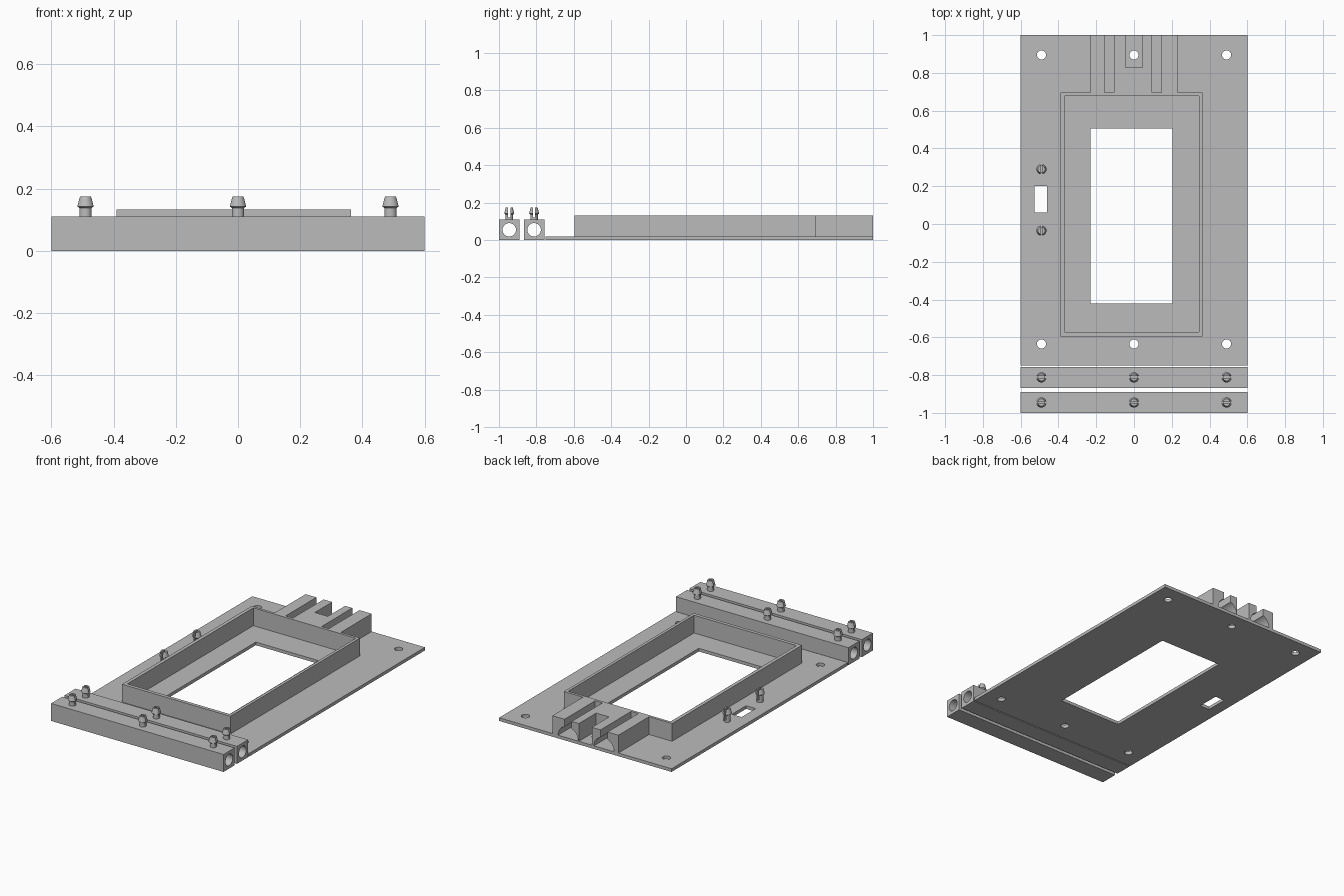
import bpy, bmesh, math
from mathutils import Matrix, Vector

cube = bpy.data.objects.get("Cube")
if cube:
    bpy.data.objects.remove(cube, do_unlink=True)

GREY = (0.5, 0.5, 0.5, 1)
mat = bpy.data.materials.new("plain grey plastic")
mat.use_nodes = True
mat.diffuse_color = GREY
mat.node_tree.nodes["Principled BSDF"].inputs["Base Color"].default_value = GREY


def finish(name, bm):
    bmesh.ops.recalc_face_normals(bm, faces=bm.faces)
    mesh = bpy.data.meshes.new(name)
    bm.to_mesh(mesh)
    bm.free()
    mesh.materials.append(mat)
    ob = bpy.data.objects.new(name, mesh)
    bpy.context.collection.objects.link(ob)
    return ob


def box(name, x, y, z):
    bm = bmesh.new()
    size = [b - a for a, b in (x, y, z)]
    mid = Vector([(a + b) / 2 for a, b in (x, y, z)])
    bmesh.ops.create_cube(bm, size=1, matrix=Matrix.Translation(mid) @ Matrix.Diagonal((*size, 1)))
    return finish(name, bm)


def rod(name, centre, radius, length, axis="Z"):
    turn = {"X": Matrix.Rotation(math.pi / 2, 4, "Y"),
            "Y": Matrix.Rotation(math.pi / 2, 4, "X"), "Z": Matrix()}[axis]
    bm = bmesh.new()
    bmesh.ops.create_cone(bm, cap_ends=True, segments=32, radius1=radius, radius2=radius,
                          depth=length, matrix=Matrix.Translation(centre) @ turn)
    return finish(name, bm)


def cut(ob, cutters):
    for c in cutters:
        c.hide_render = True
        mod = ob.modifiers.new("cut", "BOOLEAN")
        mod.operation = "DIFFERENCE"
        mod.solver = "EXACT"
        mod.object = c
        bpy.context.view_layer.objects.active = ob
        bpy.ops.object.modifier_apply(modifier=mod.name)
        bpy.data.objects.remove(c, do_unlink=True)
    return ob


def smooth(ob):
    bpy.ops.object.select_all(action="DESELECT")
    ob.select_set(True)
    bpy.context.view_layer.objects.active = ob
    bpy.ops.object.shade_smooth_by_angle(angle=math.radians(30))


def snap_peg(name, x, y, z, shaft, axis):
    # Lathed shaft with a tapered barb, split by a slit along the given axis
    profile = [(0, -0.003), (0.02, -0.003), (0.02, shaft), (0.027, shaft + 0.005),
               (0.019, shaft + 0.037), (0, shaft + 0.037)]
    bm = bmesh.new()
    verts = [bm.verts.new((r, 0, h)) for r, h in profile]
    edges = [bm.edges.new(pair) for pair in zip(verts, verts[1:])]
    bmesh.ops.spin(bm, geom=verts + edges, cent=(0, 0, 0), axis=(0, 0, 1),
                   angle=2 * math.pi, steps=24)
    bmesh.ops.remove_doubles(bm, verts=bm.verts, dist=0.0001)
    bmesh.ops.translate(bm, verts=bm.verts, vec=(x, y, z))
    peg = finish(name, bm)
    wide, thin = 0.05, 0.006
    hx, hy = (wide, thin) if axis == "X" else (thin, wide)
    cut(peg, [box("slit", (x - hx, x + hx), (y - hy, y + hy), (z + 0.012, z + 0.2))])
    smooth(peg)


COLUMNS = (-0.49, 0, 0.49)

# Base plate with its window, sensor slot and mounting holes
plate = box("base_plate", (-0.6, 0.6), (-0.75, 1), (0, 0.02))
cutters = [box("window", (-0.23, 0.205), (-0.42, 0.505), (-1, 1)),
           box("slot", (-0.527, -0.46), (0.06, 0.2), (-1, 1))]
cutters += [rod("hole", (x, y, 0), 0.024, 1) for x in COLUMNS for y in (-0.635, 0.895)]
cut(plate, cutters)

# Raised rectangular wall around the window
frame = box("frame_wall", (-0.39, 0.363), (-0.595, 0.695), (0.02, 0.132))
cut(frame, [box("inside", (-0.368, 0.345), (-0.573, 0.678), (0, 1))])

# Cable guide: slotted block with two arched channels and a screw recess
guide = box("cable_guide", (-0.23, 0.23), (0.695, 1), (0.02, 0.132))
cutters = [box("recess", (-0.045, 0.045), (0.828, 1.1), (0, 1))]
for x in (-0.13, 0.12):
    cutters += [rod("channel", (x, 0.95, 0.02), 0.07, 0.51, "Y"),
                box("slot", (x - 0.025, x + 0.025), (0.695, 1.1), (0, 1))]
cut(guide, cutters)
smooth(guide)

# Pegs on either side of the sensor slot
for label, y in (("front", -0.035), ("back", 0.29)):
    snap_peg("plate_peg_" + label, -0.49, y, 0.02, 0.045, "Y")

# Two loose bored bars, each carrying three snap pegs
for label, y0, y1 in (("front", -1, -0.89), ("back", -0.867, -0.757)):
    mid = (y0 + y1) / 2
    bar = box("clamp_bar_" + label, (-0.6, 0.6), (y0, y1), (0, 0.11))
    cut(bar, [rod("bore", (0, mid, 0.055), 0.036, 2, "X")])
    smooth(bar)
    for side, x in zip(("right", "middle", "left"), COLUMNS):
        snap_peg("bar_peg_" + label + "_" + side, x, mid, 0.11, 0.027, "X")
